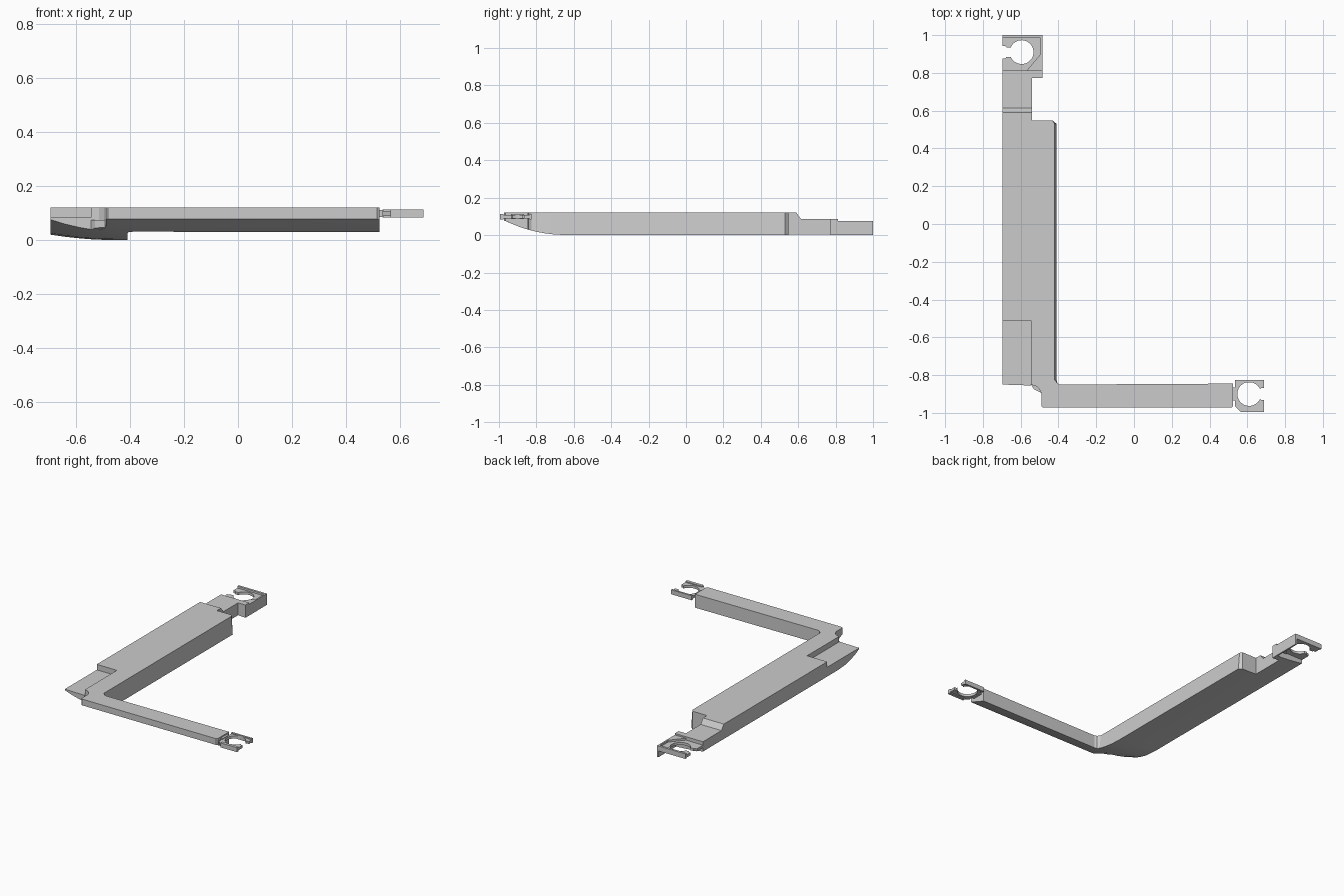
import bpy, bmesh, math
from mathutils import Vector

if "Cube" in bpy.data.objects:
    bpy.data.objects.remove(bpy.data.objects["Cube"])


def prism(name, pts, bottom, top, cuts_x=(), cuts_y=(), drafted=None):
    """Extrude an outline; bottom/top may be numbers or functions of (x, y)."""
    bm = bmesh.new()
    face = bm.faces.new([bm.verts.new((x, y, 0)) for x, y in pts])
    ext = bmesh.ops.extrude_face_region(bm, geom=[face])
    for v in ext["geom"]:
        if isinstance(v, bmesh.types.BMVert):
            v.co.z = 1
    for axis, cuts in ((0, cuts_x), (1, cuts_y)):
        for c in cuts:
            co, no = Vector((0, 0, 0)), Vector((0, 0, 0))
            co[axis], no[axis] = c, 1
            bmesh.ops.bisect_plane(bm, geom=bm.verts[:] + bm.edges[:] + bm.faces[:],
                                   dist=1e-5, plane_co=co, plane_no=no)
    for v in bm.verts:
        f = top if v.co.z > 0.5 else bottom
        is_top = v.co.z > 0.5
        v.co.z = f(v.co.x, v.co.y) if callable(f) else f
        if drafted and is_top and drafted(v.co.x, v.co.y):
            v.co.x -= 0.01
    bmesh.ops.recalc_face_normals(bm, faces=bm.faces)
    me = bpy.data.meshes.new(name)
    bm.to_mesh(me)
    bm.free()
    me.shade_smooth()
    me.set_sharp_from_angle(angle=math.radians(20))
    ob = bpy.data.objects.new(name, me)
    bpy.context.collection.objects.link(ob)
    return ob


def box(name, x0, x1, y0, y1, z0, z1):
    return prism(name, [(x0, y0), (x1, y0), (x1, y1), (x0, y1)], z0, z1)


def interp(v, table):
    for (a, za), (b, zb) in zip(table, table[1:]):
        if v <= b:
            return za + (zb - za) * max(0, (v - a) / (b - a))
    return table[-1][1]


FRONT_CURVE = [(-0.975, 0.08), (-0.93, 0.06), (-0.89, 0.044), (-0.85, 0.031),
               (-0.8, 0.018), (-0.75, 0.009), (-0.7, 0.003), (-0.62, 0.0)]


def underside(x, y):
    # curved up towards the front and towards the left side
    f = interp(y, FRONT_CURVE)
    t = min(1, max(0, (-0.45 - x) / 0.245))
    return min(0.078, f + 0.02 * t * t * (1 + f / 0.025))


def topside(x, y):
    return interp(y, [(-1, 0.12), (0.59, 0.12), (0.615, 0.086), (1, 0.086)])


CX = (-0.64, -0.58, -0.52, -0.45)
CY = [y for y, z in FRONT_CURVE[1:]]

# L-shaped body: long channel, arm and rear neck
body = [(-0.695, -0.51), (-0.545, -0.51), (-0.545, -0.85), (-0.515, -0.86),
        (-0.497, -0.88), (-0.49, -0.9), (-0.49, -0.965), (-0.482, -0.972),
        (0.515, -0.972), (0.525, -0.965), (0.525, -0.845), (-0.39, -0.85),
        (-0.405, -0.843), (-0.41, -0.825), (-0.41, 0.53), (-0.43, 0.547),
        (-0.54, 0.547), (-0.54, 0.772), (-0.485, 0.772), (-0.485, 0.812),
        (-0.695, 0.812)]
prism("body", body, underside, topside, CX, CY + [0.59, 0.615],
      lambda x, y: -0.412 < x < -0.407)

# lowered ledge at the outer corner
prism("corner_ledge", [(-0.695, -0.85), (-0.545, -0.855), (-0.545, -0.51), (-0.695, -0.51)],
      underside, 0.083, CX, CY)
prism("ledge_lip", [(-0.545, -0.85), (-0.53, -0.875), (-0.49, -0.895), (-0.49, -0.85)],
      underside, 0.075)


def clip(name, cx, cy, side, back, front, y0, y1, z0, z1, cham):
    """C-shaped plate with an open round hole; the slot faces 'side' along x."""
    r, n, a0 = 0.063, 32, math.radians(23)
    arc = [(r * math.cos(a), r * math.sin(a))
           for a in (a0 + (2 * math.pi - 2 * a0) * i / n for i in range(n + 1))]
    s = arc[0][1]
    loop = arc + [(front - 0.02, -s), (front - 0.015, -s - 0.008), (front, -s - 0.008),
                  (front, y0), (back + cham, y0), (back, y0 + cham), (back, y1),
                  (front, y1), (front, s + 0.008), (front - 0.015, s + 0.008),
                  (front - 0.02, s)]
    prism(name, [(cx + side * x, cy + y) for x, y in loop], z0, z1)


# front clip with its rims and joining tab
clip("front_clip", 0.61, -0.9, 1, -0.075, 0.078, -0.095, 0.075, 0.09, 0.107, 0.03)
box("front_clip_tab", 0.52, 0.54, -0.935, -0.865, 0.085, 0.112)
box("front_clip_rim_a", 0.565, 0.688, -0.995, -0.975, 0.084, 0.114)
box("front_clip_rim_b", 0.535, 0.688, -0.838, -0.825, 0.084, 0.114)

# rear clip with side wall, back rim and gusset
clip("rear_clip", -0.595, 0.91, -1, -0.11, 0.1, -0.1, 0.09, 0.046, 0.063, 0.001)
box("rear_clip_wall", -0.495, -0.485, 0.772, 1.0, 0.0, 0.076)
box("rear_clip_rim", -0.695, -0.485, 0.985, 1.0, 0.042, 0.076)
prism("rear_clip_gusset", [(-0.57, 0.81), (-0.49, 0.81), (-0.49, 0.905)], 0.04, 0.076)
